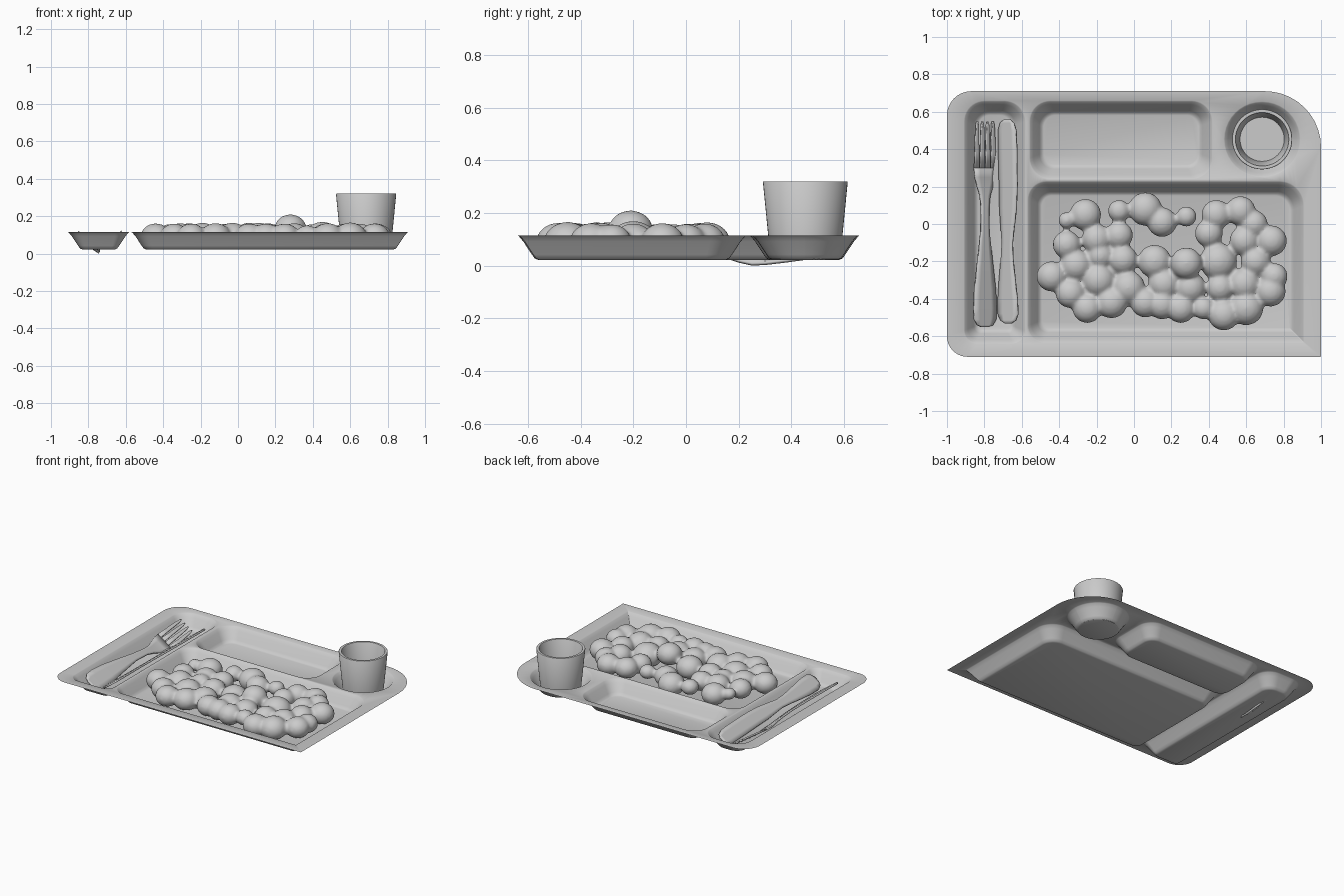
import bpy, bmesh, math
from mathutils import Vector

if "Cube" in bpy.data.objects:
    bpy.data.objects.remove(bpy.data.objects["Cube"])

RIM, FLOOR = 0.115, 0.022


def finish(name, bm, angle=40, recalc=True):
    if recalc:
        bmesh.ops.recalc_face_normals(bm, faces=bm.faces)
    me = bpy.data.meshes.new(name)
    bm.to_mesh(me)
    bm.free()
    me.polygons.foreach_set("use_smooth", [True] * len(me.polygons))
    me.set_sharp_from_angle(angle=math.radians(angle))
    ob = bpy.data.objects.new(name, me)
    bpy.context.collection.objects.link(ob)
    return ob


def rounded_ring(bm, box, radii, z, inset=0.0, seg=10):
    """Ring of verts; corner radii in order right-back, left-back, left-front, right-front."""
    x0, x1, y0, y1 = box[0] + inset, box[1] - inset, box[2] + inset, box[3] - inset
    half = min(x1 - x0, y1 - y0) / 2
    ring = []
    for k, (cx, cy, sx, sy) in enumerate(((x1, y1, -1, -1), (x0, y1, 1, -1),
                                          (x0, y0, 1, 1), (x1, y0, -1, 1))):
        r = min(max(radii[k] - 0.6 * inset, 0.004), half * 0.995)
        for i in range(seg + 1):
            a = math.pi / 2 * (k + i / seg)
            ring.append(bm.verts.new((cx + sx * r + r * math.cos(a),
                                      cy + sy * r + r * math.sin(a), z)))
    return ring


def ring_edges(bm, ring):
    return [bm.edges.new((a, b)) for a, b in zip(ring, ring[1:] + ring[:1])]


def bridge(bm, a, b):
    n = len(a)
    for i in range(n):
        j = (i + 1) % n
        bm.faces.new((a[i], a[j], b[j], b[i]))


# Tray: thin sheet with four pressed wells
bm = bmesh.new()
edges = ring_edges(bm, rounded_ring(bm, (-1, 1, -0.71, 0.71), (0.3, 0.13, 0.11, 0.004), RIM))
wells = [
    ((-0.91, -0.58, -0.64, 0.66), (0.11, 0.11, 0.07, 0.07)),     # cutlery
    ((-0.57, 0.91, -0.635, 0.23), (0.13, 0.10, 0.09, 0.004)),    # main dish
    ((-0.56, 0.42, 0.24, 0.66), (0.11, 0.11, 0.11, 0.11)),       # side dish
    ((0.48, 0.89, 0.25, 0.655), (0.202, 0.202, 0.202, 0.202)),   # cup
]
profile = [(0.006, 0.111), (0.022, 0.092), (0.055, 0.042), (0.066, 0.027), (0.078, FLOOR)]
for box, radii in wells:
    prev = rounded_ring(bm, box, radii, RIM)
    edges += ring_edges(bm, prev)
    for inset, z in profile:
        ring = rounded_ring(bm, box, radii, z, inset)
        bridge(bm, prev, ring)
        prev = ring
    bm.faces.new(prev)
bmesh.ops.triangle_fill(bm, use_beauty=True, edges=edges, normal=Vector((0, 0, 1)))
finish("tray", bm, 50)

# Cup: tapered wall with hollow inside
bm = bmesh.new()
cup = [(0.132, 0.024), (0.161, 0.317), (0.159, 0.32), (0.143, 0.32), (0.141, 0.317), (0.118, 0.04)]
prev = first = None
for r, z in cup:
    ring = [bm.verts.new((0.685 + r * math.cos(a), 0.453 + r * math.sin(a), z))
            for a in (math.tau * i / 48 for i in range(48))]
    if prev:
        bridge(bm, prev, ring)
    else:
        first = ring
    prev = ring
bm.faces.new(first)
bm.faces.new(prev)
finish("cup", bm)


def strip(bm, rows, cx, tilt, side=0.0):
    """Flat blade along y from rows of (y, half width, height, sideways offset)."""
    c, s = math.cos(tilt), math.sin(tilt)
    prev = None
    for y, w, z, off in rows:
        cur = []
        for t in (-1, -0.5, 0, 0.5, 1):
            u = off + t * w
            cur.append(bm.verts.new((cx + u * c, y, z - u * s)))
        if prev:
            for i in range(4):
                bm.faces.new((prev[i], prev[i + 1], cur[i + 1], cur[i]))
        prev = cur


def thicken(ob, t):
    m = ob.modifiers.new("thickness", "SOLIDIFY")
    m.thickness = t
    m.offset = 0


# Fork: leans on the left wall of its well
bm = bmesh.new()
tilt = math.radians(35)
body = [(-0.552, 0.02, 0.070), (-0.54, 0.05, 0.070), (-0.51, 0.07, 0.071), (-0.45, 0.074, 0.072),
        (-0.35, 0.068, 0.073), (-0.2, 0.048, 0.073), (-0.05, 0.028, 0.070), (0.08, 0.024, 0.060),
        (0.15, 0.032, 0.051), (0.2, 0.05, 0.045), (0.25, 0.066, 0.043), (0.3, 0.07, 0.047)]
strip(bm, [(y, w, z, 0) for y, w, z in body], -0.797, tilt)
for k in (-1.5, -0.5, 0.5, 1.5):
    strip(bm, [(0.3, 0.0155, 0.047, k * 0.036), (0.38, 0.013, 0.055, k * 0.036),
               (0.46, 0.011, 0.064, k * 0.035), (0.53, 0.008, 0.071, k * 0.034),
               (0.548, 0.003, 0.073, k * 0.034)], -0.797, tilt)
bmesh.ops.remove_doubles(bm, verts=bm.verts, dist=0.0005)
thicken(finish("fork", bm, recalc=False), 0.012)

# Knife: leans on the right wall of its well
bm = bmesh.new()
blade = [(-0.532, 0.02), (-0.515, 0.05), (-0.48, 0.065), (-0.4, 0.063), (-0.3, 0.052), (-0.18, 0.038),
         (-0.1, 0.034), (0.0, 0.045), (0.08, 0.054), (0.2, 0.058), (0.4, 0.06), (0.5, 0.058),
         (0.54, 0.044), (0.558, 0.02)]
strip(bm, [(y, w, 0.078 - 0.012 * (y + 0.5), 0.004 * math.sin(y * 8)) for y, w in blade],
      -0.675, -math.radians(36))
thicken(finish("knife", bm, recalc=False), 0.012)

# Food: lumps melted together
lumps = [
    (-.26, .05, .085), (-.08, .07, .06), (.06, .08, .09), (.15, .01, .08), (.28, .04, .055),
    (-.36, -.11, .075), (-.36, .02, .045), (-.2, -.08, .08), (-.08, -.06, .075), (.44, .05, .08),
    (.57, .07, .08), (.64, .0, .075), (.735, -.09, .083), (.59, -.09, .08), (.4, -.05, .075),
    (.65, -.2, .08), (-.44, -.28, .082), (-.31, -.22, .085), (-.34, -.37, .08), (-.25, -.45, .08),
    (-.12, -.42, .085), (-.19, -.3, .09), (-.06, -.19, .08), (-.03, -.34, .09), (.06, -.42, .08),
    (.15, -.43, .08), (.25, -.45, .08), (.11, -.2, .09), (.28, -.21, .085), (.16, -.32, .085),
    (.3, -.34, .085), (.45, -.2, .1), (.46, -.34, .075), (.48, -.485, .085), (.6, -.45, .092),
    (.73, -.36, .082), (.75, -.28, .072), (.59, -.32, .085), (.37, -.45, .06), (-.18, -.17, .07),
]
bm = bmesh.new()
for i, (x, y, r) in enumerate(lumps):
    top = 0.125 + 0.45 * r
    if (x, y) == (.28, -.21):
        top = 0.21
    new = bmesh.ops.create_icosphere(bm, subdivisions=3, radius=r)["verts"]
    for v in new:
        v.co.z = max(v.co.z * 0.88 + top - r * 0.88, FLOOR + 0.008)
        v.co.x += x
        v.co.y += y
food = finish("food", bm, 180)
rm = food.modifiers.new("melt", "REMESH")
rm.mode = "VOXEL"
rm.voxel_size = 0.011
rm.use_smooth_shade = True
sm = food.modifiers.new("soften", "SMOOTH")
sm.factor = 0.5
sm.iterations = 6
